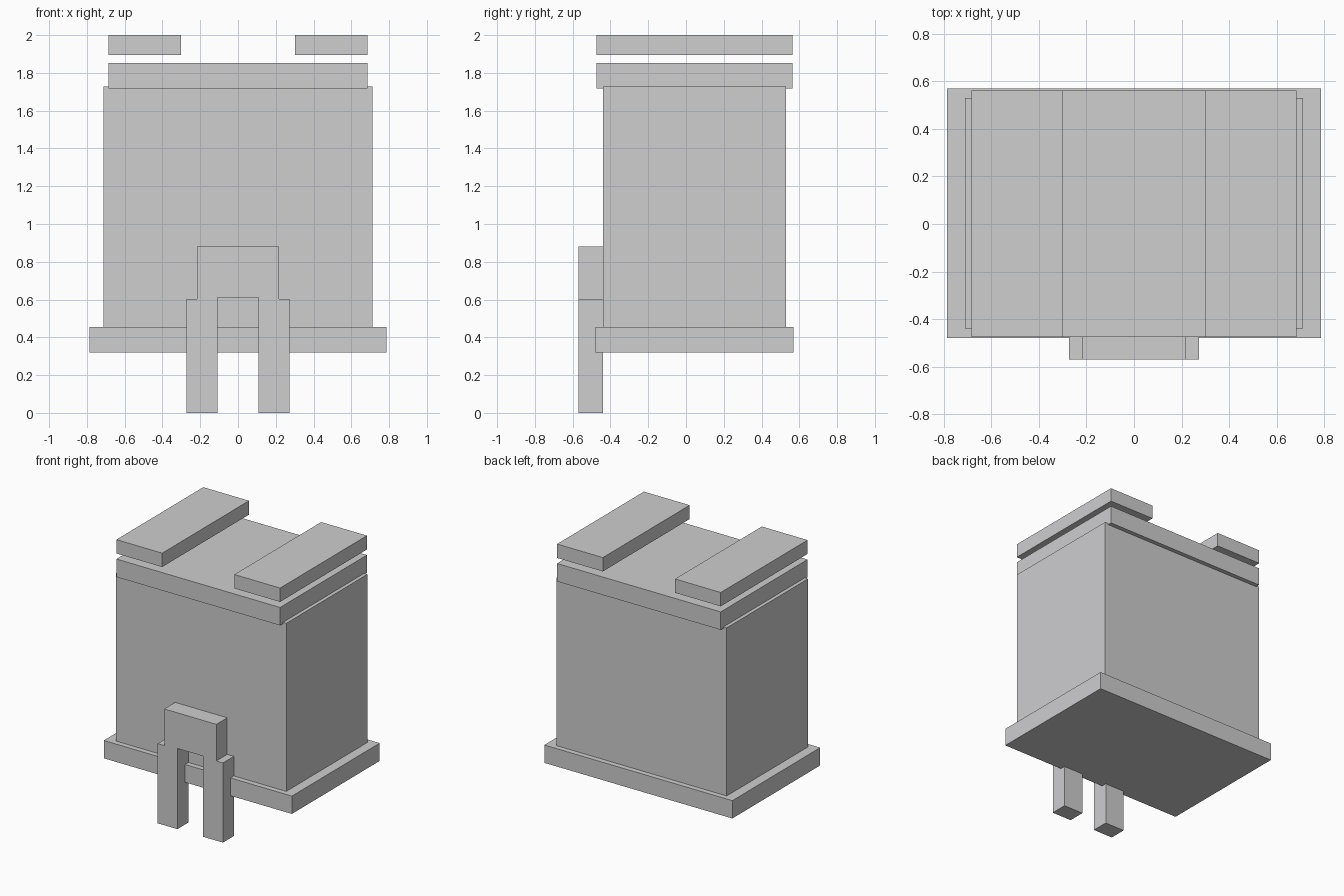
import bpy
import bmesh

cube = bpy.data.objects.get("Cube")
if cube:
    bpy.data.objects.remove(cube, do_unlink=True)

# Single plain grey
grey = bpy.data.materials.new("plain grey")
grey.use_nodes = True
colour = (0.62, 0.62, 0.63, 1)
grey.diffuse_color = colour
for node in grey.node_tree.nodes:
    if node.type == 'BSDF_PRINCIPLED':
        node.inputs["Base Color"].default_value = colour


def extrude_profile(name, points, y0, y1):
    """Solid made from an x-z outline swept from y0 back to y1."""
    bm = bmesh.new()
    face = bm.faces.new([bm.verts.new((x, y0, z)) for x, z in points])
    swept = bmesh.ops.extrude_face_region(bm, geom=[face])["geom"]
    moved = [g for g in swept if isinstance(g, bmesh.types.BMVert)]
    bmesh.ops.translate(bm, verts=moved, vec=(0, y1 - y0, 0))
    bmesh.ops.recalc_face_normals(bm, faces=bm.faces)
    mesh = bpy.data.meshes.new(name)
    bm.to_mesh(mesh)
    bm.free()
    mesh.materials.append(grey)
    obj = bpy.data.objects.new(name, mesh)
    bpy.context.collection.objects.link(obj)
    return obj


def block(name, x0, x1, y0, y1, z0, z1):
    return extrude_profile(name, [(x0, z0), (x1, z0), (x1, z1), (x0, z1)], y0, y1)


# Base slab, main body and lid
block("base_slab", -0.787, 0.787, -0.48, 0.57, 0.32, 0.455)
block("main_body", -0.712, 0.712, -0.44, 0.53, 0.455, 1.727)
block("lid", -0.685, 0.685, -0.475, 0.563, 1.717, 1.853)

# Raised bars above both ends of the lid
for side, sign in (("left", 1), ("right", -1)):
    x0, x1 = sorted((sign * 0.302, sign * 0.685))
    block(side + "_top_bar", x0, x1, -0.475, 0.563, 1.895, 2.0)

# Front arch with two legs: half outline, then mirrored
half = [(0.108, 0.61), (0.108, 0), (0.273, 0), (0.273, 0.603), (0.218, 0.603), (0.218, 0.88)]
outline = half + [(-x, z) for x, z in reversed(half)]
extrude_profile("front_arch", outline, -0.57, -0.44)
